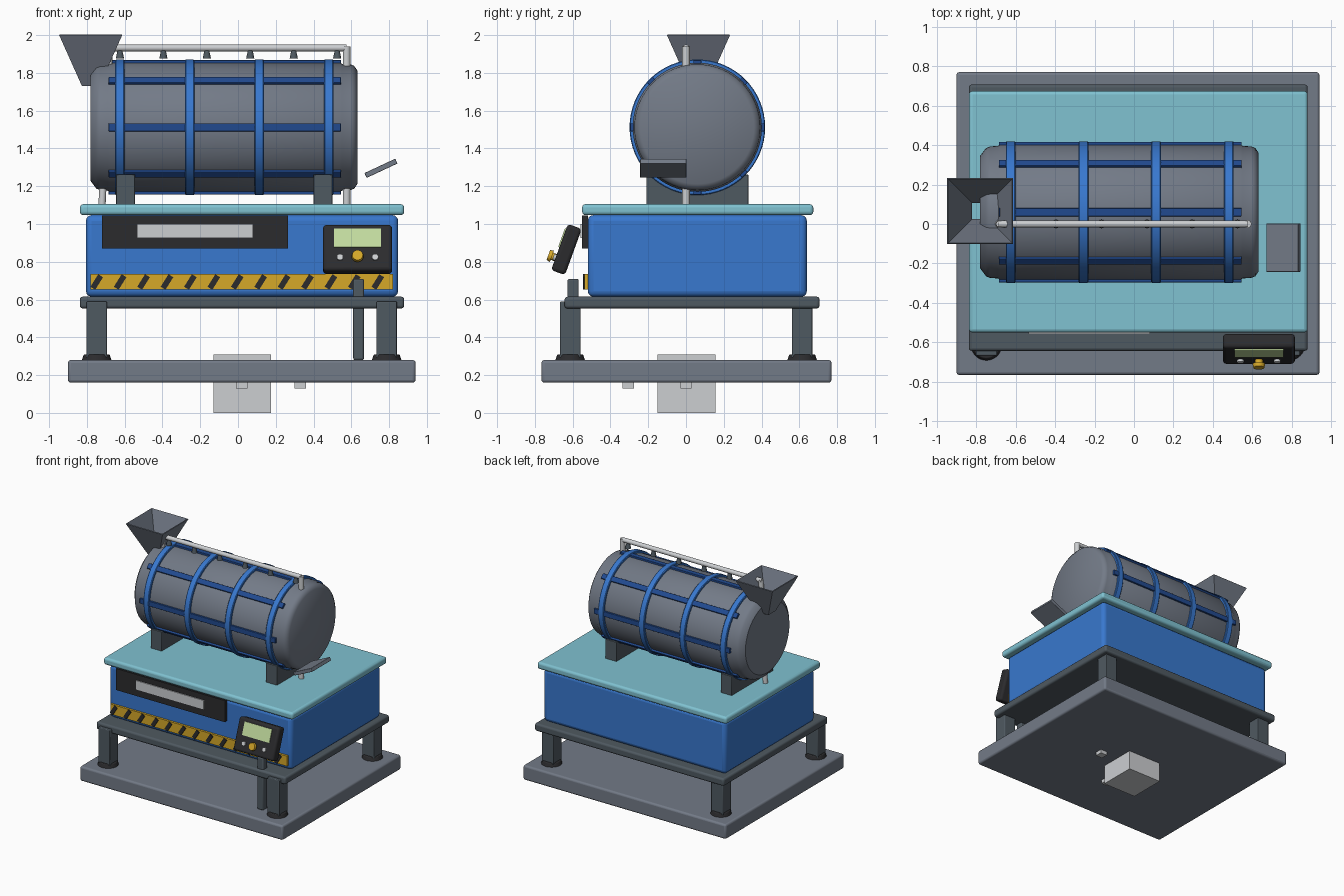
import bpy, bmesh, math
from mathutils import Matrix, Vector

if "Cube" in bpy.data.objects:
    bpy.data.objects.remove(bpy.data.objects["Cube"])


def material(name, *srgb):
    lin = [c / 12.92 if c < 0.04 else ((c + 0.055) / 1.055) ** 2.4 for c in srgb] + [1]
    m = bpy.data.materials.new(name)
    m.use_nodes = True
    m.diffuse_color = lin
    m.node_tree.nodes["Principled BSDF"].inputs["Base Color"].default_value = lin
    return m


GREY = material("steel grey", 0.45, 0.48, 0.53)
DARK = material("dark grey", 0.31, 0.35, 0.38)
BLACK = material("near black", 0.17, 0.17, 0.18)
BLUE = material("machine blue", 0.22, 0.47, 0.81)
NAVY = material("navy blue", 0.13, 0.29, 0.56)
TEAL = material("pale teal", 0.50, 0.76, 0.82)
YELLOW = material("warning yellow", 0.84, 0.66, 0.16)
LIGHT = material("light metal", 0.80, 0.81, 0.82)
GREEN = material("screen green", 0.76, 0.86, 0.62)


def finish(name, bm, mat, bevel=0, smooth=True):
    bmesh.ops.recalc_face_normals(bm, faces=bm.faces)
    me = bpy.data.meshes.new(name)
    bm.to_mesh(me)
    bm.free()
    me.materials.append(mat)
    ob = bpy.data.objects.new(name, me)
    bpy.context.collection.objects.link(ob)
    if bevel:
        mod = ob.modifiers.new("Bevel", "BEVEL")
        mod.width, mod.segments, mod.limit_method = bevel, 3, "ANGLE"
    if smooth:
        bpy.ops.object.select_all(action="DESELECT")
        ob.select_set(True)
        bpy.context.view_layer.objects.active = ob
        bpy.ops.object.shade_smooth_by_angle(angle=math.radians(35))
    return ob


def box(name, centre, size, mat, bevel=0, turn=None):
    """Box from centre and size, optionally turned about its centre."""
    bm = bmesh.new()
    m = Matrix.Translation(centre) @ (turn or Matrix()) @ Matrix.Diagonal((*size, 1))
    bmesh.ops.create_cube(bm, size=1, matrix=m)
    return finish(name, bm, mat, bevel, smooth=bevel > 0)


def span(name, xs, ys, zs, mat, bevel=0):
    """Box from its limits on each axis."""
    lims = (xs, ys, zs)
    return box(name, [(a + b) / 2 for a, b in lims], [b - a for a, b in lims], mat, bevel)


def rod(name, start, end, r1, r2, mat, sides=24, bevel=0):
    """Cylinder or cone between two points."""
    a, b = Vector(start), Vector(end)
    d = b - a
    m = Matrix.Translation((a + b) / 2) @ d.to_track_quat("Z", "Y").to_matrix().to_4x4()
    bm = bmesh.new()
    bmesh.ops.create_cone(bm, cap_ends=True, segments=sides, radius1=r1, radius2=r2,
                          depth=d.length, matrix=m)
    return finish(name, bm, mat, bevel)


AXIS_Y, AXIS_Z = 0.06, 1.512


def lathe(name, profile, mat, closed=False, sides=64):
    """Turn (x, radius) points about the drum axis."""
    bm = bmesh.new()
    loops = []
    for x, r in profile:
        angles = [math.tau * i / sides for i in range(sides)]
        loops.append([bm.verts.new((x, AXIS_Y + r * math.cos(a), AXIS_Z + r * math.sin(a)))
                      for a in angles])
    pairs = list(zip(loops, loops[1:]))
    if closed:
        pairs.append((loops[-1], loops[0]))
    else:
        bm.faces.new(loops[0])
        bm.faces.new(loops[-1])
    for p, q in pairs:
        for i in range(sides):
            j = (i + 1) % sides
            bm.faces.new((p[i], p[j], q[j], q[i]))
    return finish(name, bm, mat)


# Base slab with the block and two pegs beneath it
span("base_slab", (-0.90, 0.94), (-0.765, 0.77), (0.16, 0.28), GREY, 0.015)
span("base_block", (-0.13, 0.175), (-0.15, 0.155), (0, 0.31), LIGHT)
for i, (x, y) in enumerate(((0.02, -0.305), (0.33, 0))):
    box(f"base_peg_{i}", (x, y, 0.16), (0.06, 0.06, 0.06), LIGHT)

# Stand: legs on round feet, tray and front post
for side, x in (("right", -0.748), ("left", 0.787)):
    for end, y in (("front", -0.613), ("back", 0.615)):
        box(f"{end}_{side}_leg", (x, y, 0.44), (0.108, 0.108, 0.30), DARK, 0.006)
        rod(f"{end}_{side}_foot", (x, y, 0.275), (x, y, 0.31), 0.08, 0.068, BLACK, 32, 0.005)
span("tray", (-0.837, 0.88), (-0.643, 0.707), (0.553, 0.615), DARK, 0.015)
span("front_post", (0.61, 0.667), (-0.627, -0.568), (0.28, 0.71), DARK, 0.01)

# Cabinet and worktop
span("cabinet", (-0.805, 0.848), (-0.52, 0.64), (0.615, 1.047), BLUE, 0.03)
span("worktop", (-0.837, 0.88), (-0.55, 0.674), (1.047, 1.105), TEAL, 0.018)

# Front panel with a pale slot
span("front_panel", (-0.72, 0.265), (-0.55, -0.518), (0.87, 1.046), BLACK)
span("panel_slot", (-0.535, 0.08), (-0.558, -0.55), (0.927, 1.0), LIGHT)

# Warning band with slanted stripes
span("warning_band", (-0.78, 0.82), (-0.538, -0.515), (0.652, 0.735), YELLOW)
slant = Matrix.Rotation(math.radians(32), 4, "Y")
for i in range(13):
    box(f"warning_stripe_{i}", (-0.748 + 0.124 * i, -0.541, 0.693), (0.03, 0.009, 0.078),
        BLACK, turn=slant)

# Tilted control box; parts are placed in its own frame
tilt = Matrix.Rotation(math.radians(-20), 4, "X")
hub = Vector((0.633, -0.633, 0.865))


def on_box(x, out, up):
    return hub + tilt @ Vector((x, -out, up))


box("control_box", hub, (0.365, 0.078, 0.26), BLACK, 0.018, tilt)
box("control_screen", on_box(0, 0.041, 0.05), (0.247, 0.009, 0.104), GREEN, turn=tilt)
rod("control_knob_stem", on_box(0, 0.035, -0.06), on_box(0, 0.06, -0.06), 0.02, 0.02, YELLOW)
rod("control_knob", on_box(0, 0.06, -0.06), on_box(0, 0.08, -0.06), 0.032, 0.028, YELLOW)
for side, x in (("right", -0.093), ("left", 0.093)):
    rod(f"control_button_{side}", on_box(x, 0.035, -0.06), on_box(x, 0.052, -0.06),
        0.017, 0.017, LIGHT)

# Drum with hoops and lengthwise slats
lathe("drum", [(-0.78, 0.285), (-0.75, 0.325), (-0.73, 0.333), (-0.69, 0.336), (-0.68, 0.342),
               (0.54, 0.342), (0.55, 0.336), (0.595, 0.333), (0.615, 0.325), (0.632, 0.30)], GREY)
for i in range(4):
    x = -0.625 + 0.3685 * i
    lathe(f"drum_hoop_{i}", [(x - 0.025, 0.33), (x - 0.025, 0.355), (x - 0.02, 0.359),
                             (x + 0.02, 0.359), (x + 0.025, 0.355), (x + 0.025, 0.33)],
          BLUE, closed=True)
for i in range(8):
    turn = Matrix.Rotation(math.tau * i / 8, 4, "X")
    spot = Vector((-0.07, AXIS_Y, AXIS_Z)) + turn @ Vector((0, 0, 0.345))
    box(f"drum_slat_{i}", spot, (1.23, 0.042, 0.022), NAVY, 0.003, turn)

# Drum supports
for side, x in (("right", -0.595), ("left", 0.45)):
    box(f"drum_support_{side}", (x, 0.06, 1.18), (0.10, 0.54, 0.165), DARK, 0.004)

# Spray pipe with its uprights and nozzles
rod("spray_pipe", (-0.69, 0, 1.932), (0.575, 0, 1.932), 0.018, 0.018, LIGHT)
rod("pipe_upright_left", (0.575, 0, 1.10), (0.575, 0, 1.94), 0.02, 0.02, LIGHT)
rod("pipe_upright_right", (-0.72, 0, 1.10), (-0.68, 0, 1.94), 0.019, 0.019, LIGHT)
for i in range(6):
    x = -0.625 + 0.23 * i
    rod(f"spray_nozzle_{i}", (x, 0, 1.875), (x, 0, 1.918), 0.022, 0.013, DARK, 16)

# Open square feed hopper
bm = bmesh.new()
place = Matrix.Translation((-0.78, 0.066, 1.865)) @ Matrix.Rotation(math.pi / 4, 4, "Z")
bmesh.ops.create_cone(bm, cap_ends=False, segments=4, radius1=0.046 * math.sqrt(2),
                      radius2=0.167 * math.sqrt(2), depth=0.27, matrix=place)
hopper = finish("feed_hopper", bm, GREY, smooth=False)
wall = hopper.modifiers.new("Wall", "SOLIDIFY")
wall.thickness, wall.offset = 0.008, -1

# Tilted outlet chute
box("outlet_chute", (0.757, -0.12, 1.295), (0.18, 0.245, 0.028), GREY, 0.003,
    Matrix.Rotation(math.radians(-25), 4, "Y"))
